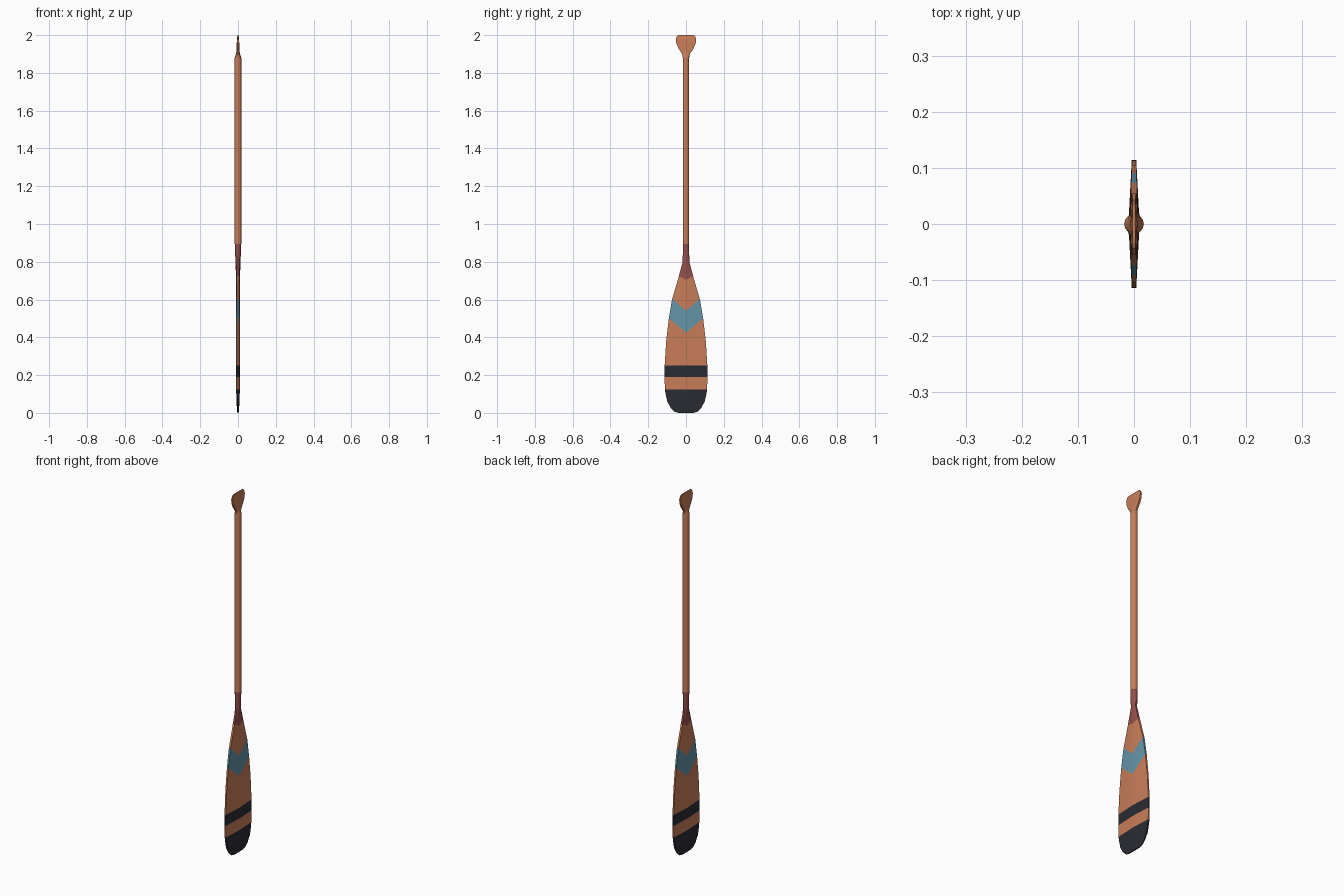
import bpy, bmesh, math
from mathutils import Vector

if "Cube" in bpy.data.objects:
    bpy.data.objects.remove(bpy.data.objects["Cube"])


def material(name, rgb):
    m = bpy.data.materials.new(name)
    m.diffuse_color = (*rgb, 1)
    m.use_nodes = True
    m.node_tree.nodes["Principled BSDF"].inputs["Base Color"].default_value = m.diffuse_color
    return m


WOOD = material("warm wood", (0.58, 0.205, 0.098))
BLACK = material("dark charcoal", (0.024, 0.024, 0.034))
TEAL = material("dusty teal", (0.13, 0.30, 0.39))
MAROON = material("maroon", (0.30, 0.08, 0.07))

SIDES = 14
HALF = SIDES // 2
STEP = math.tau / SIDES
EDGE = math.sin(STEP * (HALF - 1) / 2)


def section(z, w, c, e, t):
    """Ring: half width w, centre / edge half thickness c, e; t = 1 is an oval, 0 a flat ridge."""
    pts = []
    for side in (1, -1):
        for i in range(HALF):
            a = (i - (HALF - 1) / 2) * STEP
            f = math.sin(a) / EDGE
            flat = c + (e - c) * abs(f)
            x = t * c * math.cos(a) + (1 - t) * flat
            y = w * (t * math.sin(a) + (1 - t) * f)
            pts.append(Vector((side * x, side * y, z)))
    return pts


def loft(rings):
    bm = bmesh.new()
    loops = [[bm.verts.new(p) for p in section(*r)] for r in rings]
    for a, b in zip(loops, loops[1:]):
        for i in range(SIDES):
            j = (i + 1) % SIDES
            bm.faces.new((a[i], a[j], b[j], b[i]))
    bm.faces.new(loops[0][::-1])
    bm.faces.new(loops[-1])
    bmesh.ops.recalc_face_normals(bm, faces=bm.faces)
    return bm


def finish(bm, name, mats):
    me = bpy.data.meshes.new(name)
    bm.to_mesh(me)
    bm.free()
    for m in mats:
        me.materials.append(m)
    ob = bpy.data.objects.new(name, me)
    bpy.context.collection.objects.link(ob)
    bpy.ops.object.select_all(action='DESELECT')
    ob.select_set(True)
    bpy.context.view_layer.objects.active = ob
    bpy.ops.object.shade_smooth_by_angle(angle=math.radians(28))
    return ob


# Blade with throat
bm = loft([
    (0.0, 0.040, 0.003, 0.002, 0),
    (0.006, 0.060, 0.004, 0.0025, 0),
    (0.025, 0.080, 0.006, 0.003, 0),
    (0.06, 0.099, 0.008, 0.004, 0),
    (0.11, 0.110, 0.0095, 0.004, 0),
    (0.18, 0.114, 0.010, 0.004, 0),
    (0.25, 0.113, 0.010, 0.004, 0),
    (0.38, 0.105, 0.010, 0.004, 0),
    (0.50, 0.091, 0.010, 0.0045, 0),
    (0.60, 0.074, 0.010, 0.005, 0),
    (0.72, 0.039, 0.0105, 0.006, 0.1),
    (0.80, 0.018, 0.0135, 0.007, 0.7),
    (0.88, 0.017, 0.0165, 0.01, 1),
    (0.895, 0.017, 0.017, 0.01, 1),
])


def cut(z, slope=0):
    """Cut a level line, or a V when slope is given, into the blade."""
    for s in ((1, -1) if slope else (0,)):
        faces = [f for f in bm.faces if s == 0 or f.calc_center_median().y * s > 0]
        geom = faces + list({e for f in faces for e in f.edges}) \
            + list({v for f in faces for v in f.verts})
        bmesh.ops.bisect_plane(bm, geom=geom, dist=1e-5, plane_co=(0, 0, z),
                               plane_no=Vector((0, -s * slope, 1)).normalized())


for z in (0.125, 0.19, 0.25):
    cut(z)
V_LOW, V_HIGH, THROAT = (0.425, 0.84), (0.54, 0.88), (0.705, 0.5)
for line in (V_LOW, V_HIGH, THROAT):
    cut(*line)


def above(p, line):
    return p.z > line[0] + line[1] * abs(p.y)


# Painted bands on the blade
for f in bm.faces:
    p = f.calc_center_median()
    if p.z < 0.125 or 0.19 < p.z < 0.25:
        f.material_index = 1
    elif above(p, V_LOW) and not above(p, V_HIGH):
        f.material_index = 2
    elif above(p, THROAT):
        f.material_index = 3
finish(bm, "blade", [WOOD, BLACK, TEAL, MAROON])

# Round shaft
finish(loft([(z, 0.0175, 0.0175, 0.01, 1) for z in (0.895, 1.88)]), "shaft", [WOOD])

# Flared flat hand grip
finish(loft([
    (1.88, 0.0175, 0.0175, 0.010, 1),
    (1.895, 0.019, 0.0125, 0.009, 0.8),
    (1.91, 0.027, 0.0090, 0.007, 0.3),
    (1.93, 0.040, 0.0080, 0.006, 0.1),
    (1.955, 0.051, 0.0070, 0.005, 0),
    (1.975, 0.054, 0.0058, 0.004, 0),
    (1.99, 0.050, 0.0045, 0.003, 0),
    (2.0, 0.043, 0.0030, 0.002, 0),
]), "grip", [WOOD])
